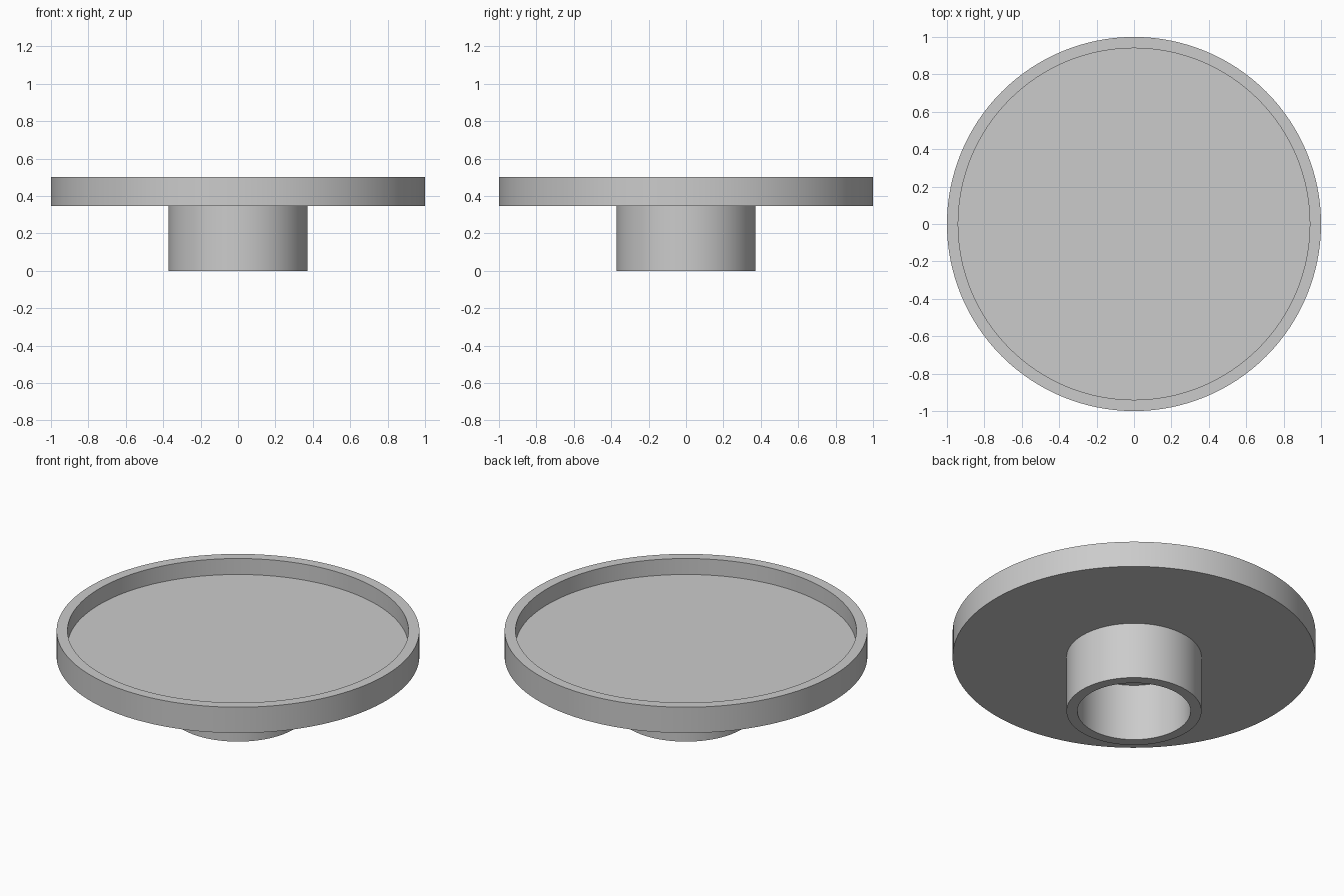
import bpy
import bmesh
import math

cube = bpy.data.objects.get("Cube")
if cube:
    bpy.data.objects.remove(cube, do_unlink=True)

SEGMENTS = 128
RIM_RADIUS, WALL = 1.0, 0.06
HUB_RADIUS = 0.372
HUB_HEIGHT, TOP = 0.345, 0.502
FLOOR = HUB_HEIGHT + WALL

grey = bpy.data.materials.new("plain_grey")
grey.use_nodes = True
colour = (0.6, 0.6, 0.6, 1)
grey.diffuse_color = colour
grey.node_tree.nodes["Principled BSDF"].inputs["Base Color"].default_value = colour


def lathe(name, profile):
    """Spin an (r, z) profile into a solid of revolution about z."""
    mesh = bpy.data.meshes.new(name)
    bm = bmesh.new()
    verts = [bm.verts.new((r, 0, z)) for r, z in profile]
    edges = [bm.edges.new(pair) for pair in zip(verts, verts[1:])]
    bmesh.ops.spin(bm, geom=verts + edges, cent=(0, 0, 0), axis=(0, 0, 1),
                   angle=math.tau, steps=SEGMENTS)
    bmesh.ops.remove_doubles(bm, verts=bm.verts[:], dist=0.0001)
    # Close the flat discs in the middle
    bmesh.ops.holes_fill(bm, edges=[e for e in bm.edges if e.is_boundary], sides=0)
    bmesh.ops.recalc_face_normals(bm, faces=bm.faces[:])
    bm.to_mesh(mesh)
    bm.free()
    mesh.materials.append(grey)
    obj = bpy.data.objects.new(name, mesh)
    bpy.context.collection.objects.link(obj)
    bpy.ops.object.select_all(action="DESELECT")
    obj.select_set(True)
    bpy.context.view_layer.objects.active = obj
    bpy.ops.object.shade_smooth_by_angle(angle=math.radians(30))
    return obj


# Tray with a raised rim on a hollow hub, as one continuous wall
bore = HUB_RADIUS - WALL
lathe("round_tray_with_hub", [
    (bore, HUB_HEIGHT), (bore, 0), (HUB_RADIUS, 0), (HUB_RADIUS, HUB_HEIGHT),
    (RIM_RADIUS, HUB_HEIGHT), (RIM_RADIUS, TOP),
    (RIM_RADIUS - WALL, TOP), (RIM_RADIUS - WALL, FLOOR),
])
